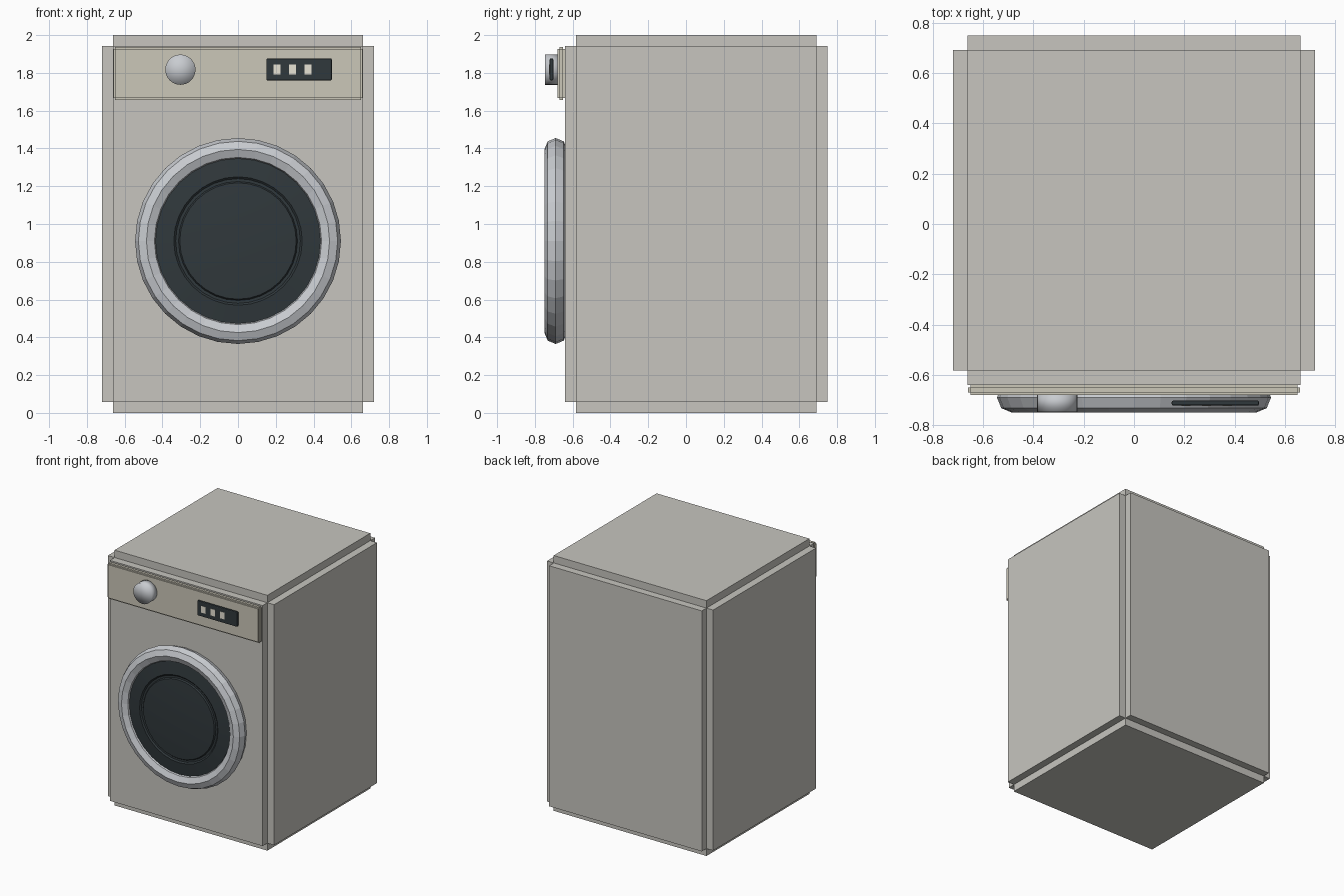
import bpy, bmesh, math
from mathutils import Matrix, Vector

if "Cube" in bpy.data.objects:
    bpy.data.objects.remove(bpy.data.objects["Cube"])


def material(name, rgb):
    m = bpy.data.materials.new(name)
    m.diffuse_color = (*rgb, 1)
    m.use_nodes = True
    m.node_tree.nodes["Principled BSDF"].inputs["Base Color"].default_value = m.diffuse_color
    return m


BODY = material("warm_grey", (0.57, 0.56, 0.52))
PANEL = material("beige", (0.60, 0.57, 0.48))
METAL = material("metal", (0.58, 0.60, 0.63))
DARK = material("dark", (0.03, 0.04, 0.045))
CREAM = material("cream", (0.80, 0.77, 0.66))


def make(name, bm, mat):
    bmesh.ops.recalc_face_normals(bm, faces=bm.faces)
    me = bpy.data.meshes.new(name)
    bm.to_mesh(me)
    bm.free()
    me.materials.append(mat)
    ob = bpy.data.objects.new(name, me)
    bpy.context.collection.objects.link(ob)
    return ob


def box(name, lo, hi, mat, bevel=0, segments=2, profile=0.5):
    lo, hi = Vector(lo), Vector(hi)
    bm = bmesh.new()
    bmesh.ops.create_cube(bm, size=1, matrix=Matrix.Translation((lo + hi) / 2)
                          @ Matrix.Diagonal((*(hi - lo), 1)))
    ob = make(name, bm, mat)
    if bevel:
        mod = ob.modifiers.new("edges", "BEVEL")
        mod.width, mod.segments, mod.profile = bevel, segments, profile
    return ob


def lathe(name, profile, center, mat, steps, closed=False, smooth=None):
    """Spin (radius, y) points around a y axis through center (x, z)."""
    bm = bmesh.new()
    vs = [bm.verts.new((center[0] + r, y, center[1])) for r, y in profile]
    es = [bm.edges.new(p) for p in zip(vs, vs[1:])]
    if closed:
        es.append(bm.edges.new((vs[-1], vs[0])))
    bmesh.ops.spin(bm, geom=vs + es, cent=(center[0], 0, center[1]),
                   axis=(0, 1, 0), angle=2 * math.pi, steps=steps)
    bmesh.ops.remove_doubles(bm, verts=bm.verts, dist=1e-4)
    ob = make(name, bm, mat)
    if smooth:
        bpy.ops.object.select_all(action="DESELECT")
        ob.select_set(True)
        bpy.context.view_layer.objects.active = ob
        bpy.ops.object.shade_smooth_by_angle(angle=math.radians(smooth))
    return ob


# Cabinet and control panel: boxes with square notches cut along every edge
box("cabinet", (-0.72, -0.64, 0), (0.72, 0.75, 2), BODY, 0.058, profile=0)
box("control_panel", (-0.66, -0.68, 1.657), (0.66, -0.64, 1.937), PANEL,
    0.01, profile=0)

# Door rim: eight-sided torus
rim = [(0.485 + 0.06 * math.cos(i * math.pi / 4),
        -0.69 + 0.06 * math.sin(i * math.pi / 4)) for i in range(8)]
lathe("door_rim", rim, (0, 0.91), METAL, 32, closed=True)

# Door glass: shallow dome with a grooved ring
lathe("door_glass", [(0, -0.65), (0.437, -0.65), (0.437, -0.722), (0.34, -0.733),
                     (0.33, -0.724), (0.315, -0.724), (0.308, -0.734),
                     (0.2, -0.741), (0, -0.745)],
      (0, 0.91), DARK, 32, smooth=35)

# Knob: short cylinder, shaded soft all over
lathe("knob", [(0, -0.67), (0.08, -0.67), (0.08, -0.747), (0, -0.747)],
      (-0.305, 1.817), METAL, 32, smooth=120)

# Display and its three buttons
box("display", (0.15, -0.722, 1.76), (0.497, -0.702, 1.876), DARK, 0.006)
for i in range(3):
    x = 0.188 + 0.082 * i
    box(f"button_{i + 1}", (x, -0.724, 1.792), (x + 0.037, -0.705, 1.845), CREAM)
